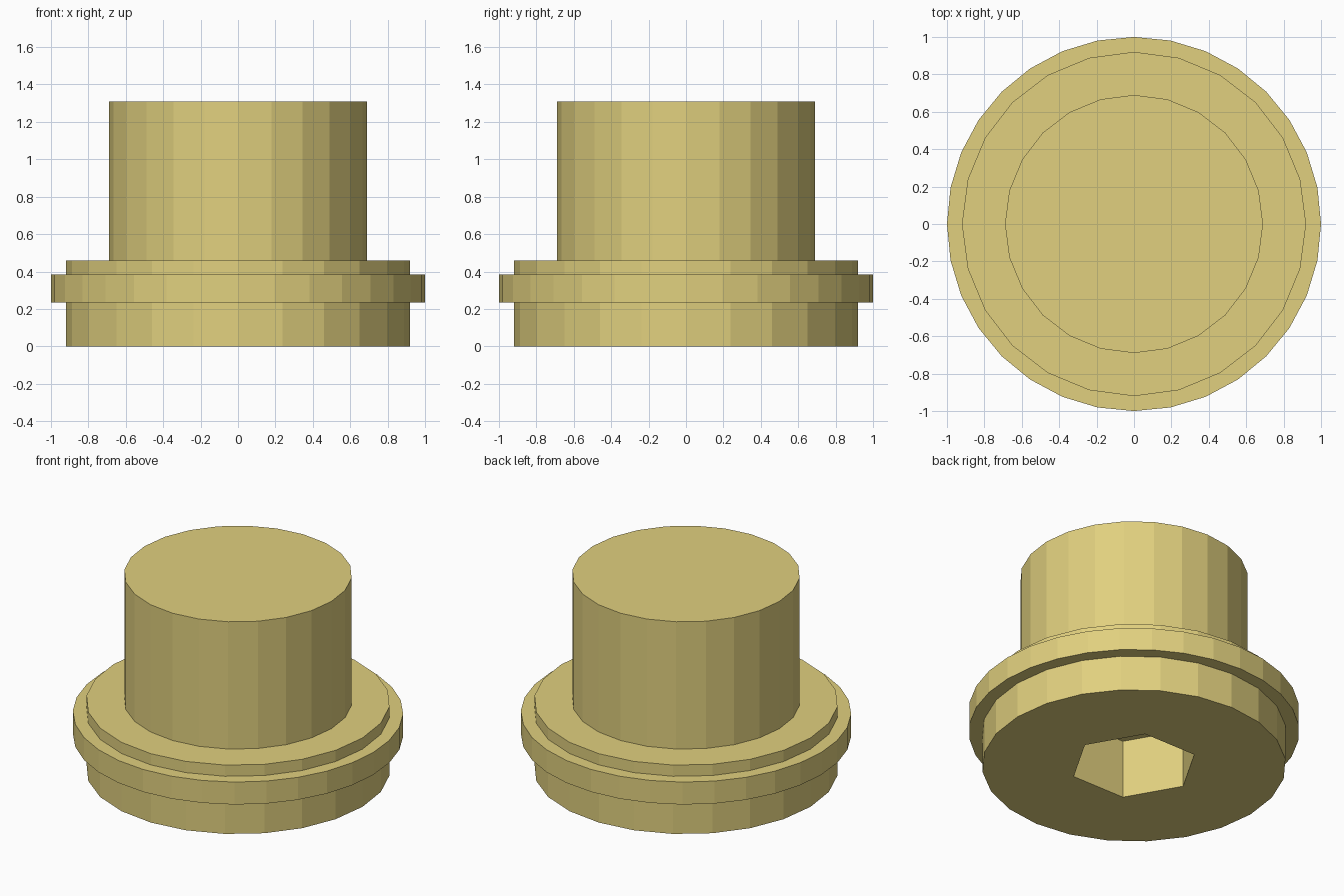
import bpy, bmesh
from math import sin, cos, tau

if "Cube" in bpy.data.objects:
    bpy.data.objects.remove(bpy.data.objects["Cube"])

brass = bpy.data.materials.new("brass")
brass.diffuse_color = (0.75, 0.63, 0.21, 1)
brass.use_nodes = True
brass.node_tree.nodes["Principled BSDF"].inputs["Base Color"].default_value = brass.diffuse_color


def loop(bm, sides, radius, z):
    """Regular polygon of vertices with a corner on +x."""
    return [bm.verts.new((radius * cos(tau * i / sides), radius * sin(tau * i / sides), z))
            for i in range(sides)]


def bridge(bm, a, b):
    """Join loop a to loop b, whose side count is a multiple of a's."""
    n, k = len(a), len(b) // len(a)
    for i in range(n):
        outer = [b[(i * k + j) % len(b)] for j in range(k + 1)]
        bm.faces.new([a[(i + 1) % n], a[i]] + outer)


def finish(bm, name):
    bmesh.ops.recalc_face_normals(bm, faces=bm.faces)
    mesh = bpy.data.meshes.new(name)
    bm.to_mesh(mesh)
    bm.free()
    mesh.materials.append(brass)
    bpy.context.collection.objects.link(bpy.data.objects.new(name, mesh))


def lathe(name, profile, closed=False):
    """Stack of (sides, radius, z) loops, capped or joined end to end."""
    bm = bmesh.new()
    loops = [loop(bm, *p) for p in profile]
    for a, b in zip(loops, loops[1:]):
        bridge(bm, a, b)
    if closed:
        bridge(bm, loops[-1], loops[0])
    else:
        bm.faces.new(loops[0])
        bm.faces.new(loops[-1])
    finish(bm, name)


# Bolt body: hex socket floor and mouth, head, then shaft
lathe("bolt_body", [(6, 0.388, 0.39), (6, 0.388, 0),
                    (24, 0.92, 0), (24, 0.92, 0.46),
                    (24, 0.69, 0.46), (24, 0.69, 1.31)])

# Collar ring around the head
lathe("collar_ring", [(32, 0.9, 0.235), (32, 1.0, 0.235),
                      (32, 1.0, 0.385), (32, 0.9, 0.385)], closed=True)
